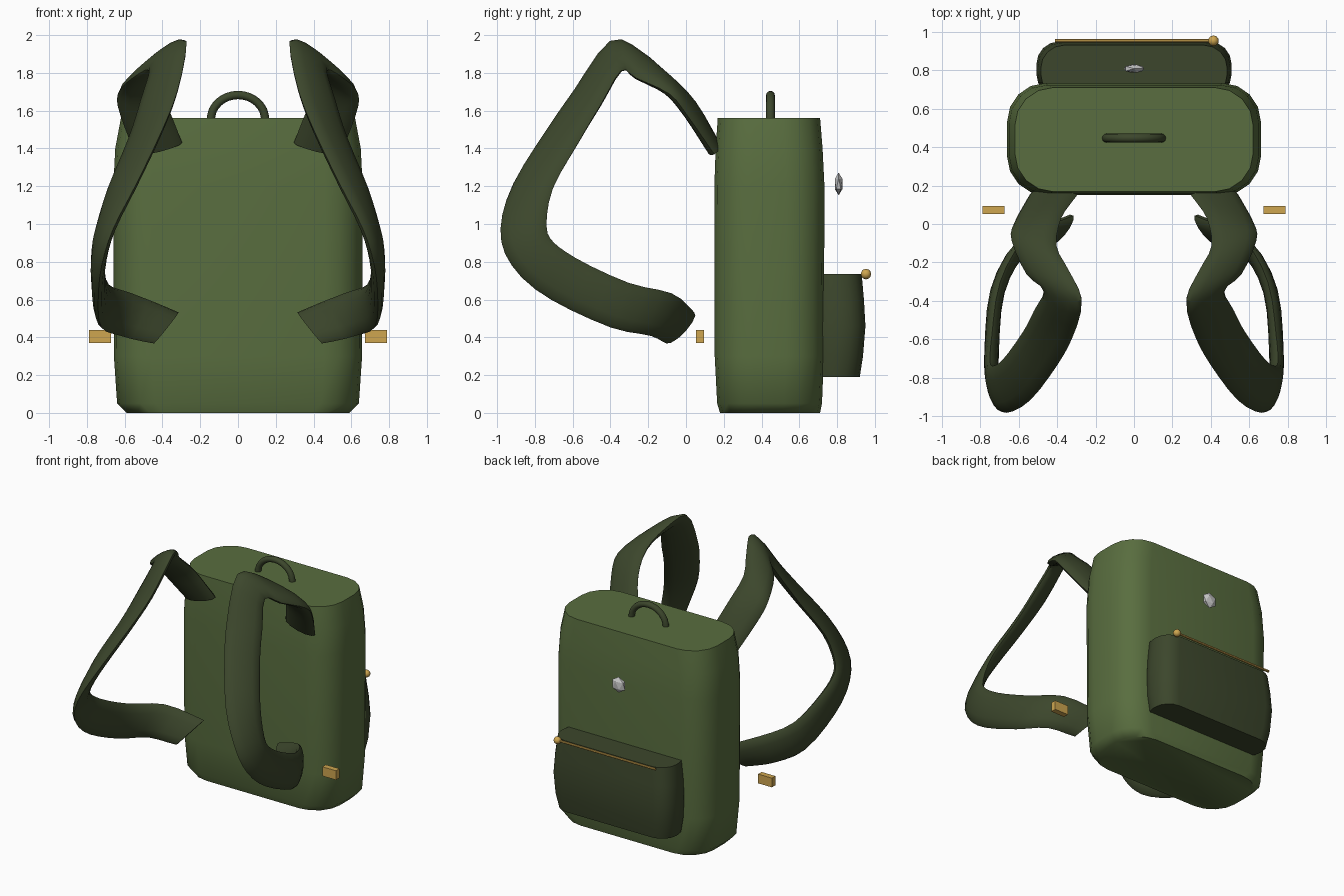
import bpy, bmesh, math
from mathutils import Vector

if "Cube" in bpy.data.objects:
    bpy.data.objects.remove(bpy.data.objects["Cube"])


def material(name, rgb):
    m = bpy.data.materials.new(name)
    m.diffuse_color = (*rgb, 1)
    m.use_nodes = True
    m.node_tree.nodes["Principled BSDF"].inputs["Base Color"].default_value = m.diffuse_color
    return m


GREEN = material("canvas_green", (0.10, 0.155, 0.05))
DARK = material("dark_green", (0.045, 0.062, 0.025))
GOLD = material("brass", (0.62, 0.38, 0.08))
SILVER = material("silver", (0.6, 0.6, 0.6))


def finish(ob, name, mat, angle=40):
    ob.name = name
    ob.data.materials.append(mat)
    bpy.ops.object.select_all(action='DESELECT')
    ob.select_set(True)
    bpy.context.view_layer.objects.active = ob
    if angle:
        bpy.ops.object.shade_smooth_by_angle(angle=math.radians(angle))
    return ob


def loft(name, rings, mat, angle=40):
    """Skin a list of equal-length rings and cap both ends."""
    bm = bmesh.new()
    vs = [[bm.verts.new(p) for p in r] for r in rings]
    n = len(vs[0])
    for a, b in zip(vs, vs[1:]):
        for i in range(n):
            j = (i + 1) % n
            bm.faces.new((a[i], a[j], b[j], b[i]))
    bm.faces.new(vs[0][::-1])
    bm.faces.new(vs[-1])
    bmesh.ops.recalc_face_normals(bm, faces=bm.faces)
    me = bpy.data.meshes.new(name)
    bm.to_mesh(me)
    bm.free()
    ob = bpy.data.objects.new(name, me)
    bpy.context.collection.objects.link(ob)
    return finish(ob, name, mat, angle)


def rounded_rect(z, hx, y0, y1, r, seg=4):
    pts = []
    for k, (cx, cy) in enumerate(((hx - r, y1 - r), (r - hx, y1 - r),
                                  (r - hx, y0 + r), (hx - r, y0 + r))):
        for i in range(seg + 1):
            a = math.pi / 2 * (k + i / seg)
            pts.append((cx + r * math.cos(a), cy + r * math.sin(a), z))
    return pts


def spline(pts, steps):
    """Catmull-Rom through the points."""
    p = [2 * pts[0] - pts[1]] + pts + [2 * pts[-1] - pts[-2]]
    out = []
    for i in range(1, len(p) - 2):
        a, b, c, d = p[i - 1:i + 3]
        for s in range(steps):
            t = s / steps
            out.append(0.5 * (2 * b + (c - a) * t + (2 * a - 5 * b + 4 * c - d) * t * t
                              + (3 * b - a - 3 * c + d) * t ** 3))
    return out + [pts[-1]]


def sweep(name, pts, sides, hw, ht, mat, steps=3, mirror=1):
    """Elliptical band along the path; sides give the width direction."""
    path = spline(pts, steps)
    wide = spline(sides, steps)
    rings = []
    for i, c in enumerate(path):
        d = path[min(i + 1, len(path) - 1)] - path[max(i - 1, 0)]
        w = wide[i].normalized()
        n = d.cross(w).normalized()
        ring = [c + w * hw * math.cos(a) + n * ht * math.sin(a)
                for a in (2 * math.pi * k / 12 for k in range(12))]
        rings.append([(p.x * mirror, p.y, p.z) for p in ring])
    return loft(name, rings, mat)


# Main body
loft("body", [rounded_rect(z, hx, y0, y1, 0.2) for z, hx, y0, y1 in (
    (0, 0.59, 0.18, 0.71), (0.05, 0.64, 0.165, 0.72), (0.3, 0.657, 0.152, 0.73),
    (1.2, 0.66, 0.15, 0.733), (1.4, 0.65, 0.157, 0.723), (1.56, 0.62, 0.168, 0.71))],
    GREEN, 50)

# Rear pocket
loft("pocket", [rounded_rect(z, hx, 0.66, y1, 0.12) for z, hx, y1 in (
    (0.19, 0.48, 0.92), (0.3, 0.5, 0.937), (0.46, 0.508, 0.95),
    (0.6, 0.5, 0.942), (0.735, 0.485, 0.93))], DARK, 50)

# Carry handle
arc = [Vector((0.145 * math.cos(a), 0.447, 1.55 + 0.133 * math.sin(a)))
       for a in (math.pi * k / 8 for k in range(9))]
sweep("handle", arc, [Vector((0, 1, 0))] * 9, 0.023, 0.022, DARK, 2)

# Shoulder straps: path point, width direction
STRAP = [
    ((0.42, 0.15, 1.40), (1, 0, -0.25)),
    ((0.50, 0.02, 1.61), (1, -0.1, -0.3)),
    ((0.52, -0.10, 1.74), (0.9, 0.1, -0.4)),
    ((0.45, -0.25, 1.84), (0.8, -0.1, -0.5)),
    ((0.37, -0.37, 1.89), (0.75, 0.2, -0.6)),
    ((0.42, -0.52, 1.67), (0.75, 0.5, -0.3)),
    ((0.49, -0.65, 1.47), (0.7, 0.65, -0.25)),
    ((0.61, -0.81, 1.20), (0.55, 0.8, -0.1)),
    ((0.70, -0.86, 0.98), (0.3, 0.95, 0.05)),
    ((0.735, -0.81, 0.84), (0.1, 0.85, 0.45)),
    ((0.74, -0.65, 0.71), (0, 0.5, 0.85)),
    ((0.71, -0.35, 0.57), (-0.1, 0.35, 0.9)),
    ((0.59, -0.13, 0.52), (-0.2, 0.4, 0.85)),
    ((0.38, -0.03, 0.45), (-0.5, 0.57, 0.64)),
]
for side, m in (("right", 1), ("left", -1)):
    sweep("strap_" + side, [Vector(p) for p, _ in STRAP],
          [Vector(w) for _, w in STRAP], 0.128, 0.038, DARK, 3, m)
    # Strap buckle
    bpy.ops.mesh.primitive_cube_add(size=1, location=(0.73 * m, 0.073, 0.405))
    b = bpy.context.object
    b.scale = (0.115, 0.042, 0.07)
    finish(b, "buckle_" + side, GOLD, 0)

# Zip line and pull
bpy.ops.mesh.primitive_cylinder_add(vertices=8, radius=0.009, depth=0.82,
                                    location=(0, 0.953, 0.735),
                                    rotation=(0, math.pi / 2, 0))
finish(bpy.context.object, "zip", GOLD)
bpy.ops.mesh.primitive_ico_sphere_add(subdivisions=2, radius=0.028, location=(0.413, 0.953, 0.735))
finish(bpy.context.object, "zip_pull", GOLD)

# Faceted rear stud
bpy.ops.mesh.primitive_ico_sphere_add(subdivisions=1, radius=0.06, location=(0, 0.808, 1.212))
stud = bpy.context.object
stud.scale = (1, 0.4, 1)
finish(stud, "stud", SILVER, 0)
